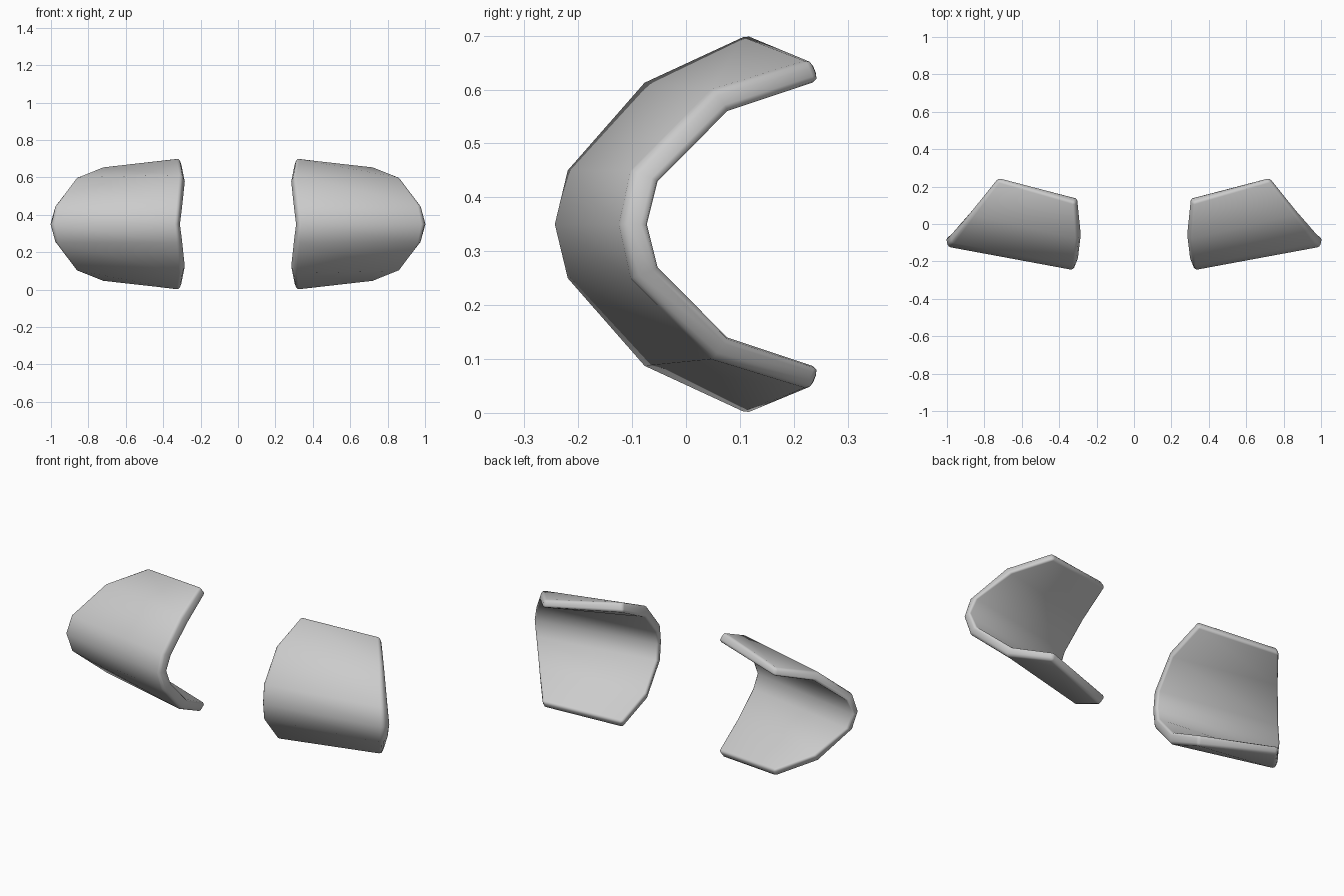
import bpy, math

if "Cube" in bpy.data.objects:
    bpy.data.objects.remove(bpy.data.objects["Cube"])

# Half profiles from tip to middle: (x, y, z), mirrored about z = 0.35
OUT_IN = [(.315, .115, .705), (.30, -.08, .613), (.315, -.222, .45), (.325, -.246, .35)]
OUT_END = [(.725, .235, .655), (.865, .05, .60), (.975, -.10, .45), (.995, -.122, .35)]
INN_IN = [(.30, .14, .662), (.28, -.05, .565), (.295, -.17, .43), (.305, -.195, .35)]
INN_END = [(.725, .25, .615), (.865, .08, .56), (.98, -.05, .43), (1.005, -.07, .35)]


def full(half):
    return half + [(x, y, .7 - z) for x, y, z in reversed(half[:-1])]


def build(name, side):
    # Curved plate: loft of closed cross-section rows, outer then inner skin
    rows = list(zip(full(OUT_IN), full(OUT_END), full(INN_END), full(INN_IN)))
    verts = [(side * x, y, z) for row in rows for x, y, z in row]
    faces = [(0, 1, 2, 3)]
    n = len(rows)
    for r in range(n - 1):
        for c in range(4):
            d = (c + 1) % 4
            faces.append((r * 4 + c, r * 4 + 4 + c, r * 4 + 4 + d, r * 4 + d))
    last = (n - 1) * 4
    faces.append((last + 3, last + 2, last + 1, last))
    if side < 0:
        faces = [f[::-1] for f in faces]
    mesh = bpy.data.meshes.new(name)
    mesh.from_pydata(verts, [], faces)
    # Consistent outward normals
    import bmesh
    bm = bmesh.new()
    bm.from_mesh(mesh)
    bmesh.ops.recalc_face_normals(bm, faces=bm.faces)
    bm.to_mesh(mesh)
    bm.free()
    obj = bpy.data.objects.new(name, mesh)
    bpy.context.collection.objects.link(obj)
    # Soft rim
    bev = obj.modifiers.new("rim_bevel", 'BEVEL')
    bev.width = .014
    bev.segments = 2
    bev.limit_method = 'ANGLE'
    bev.angle_limit = math.radians(45)
    bpy.ops.object.select_all(action='DESELECT')
    bpy.context.view_layer.objects.active = obj
    obj.select_set(True)
    bpy.ops.object.shade_smooth()


build("right_curved_plate", 1)
build("left_curved_plate", -1)
